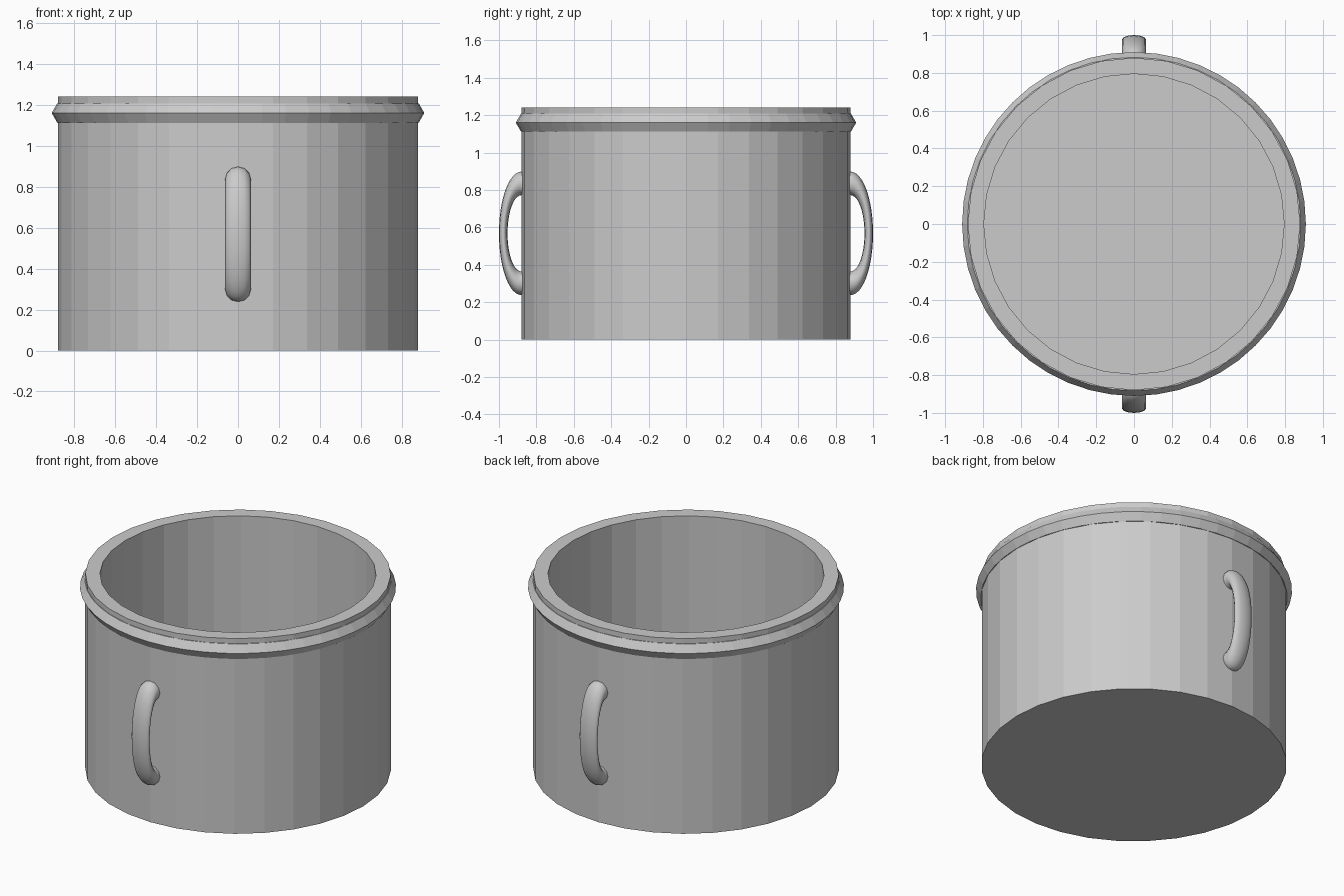
import bpy, bmesh, math
from math import cos, sin, pi
from mathutils import Vector

if "Cube" in bpy.data.objects:
    bpy.data.objects.remove(bpy.data.objects["Cube"])

grey = bpy.data.materials.new("plain grey")
grey.diffuse_color = (0.6, 0.6, 0.6, 1)
grey.use_nodes = True
grey.node_tree.nodes["Principled BSDF"].inputs["Base Color"].default_value = grey.diffuse_color


def finish(name, bm):
    bmesh.ops.recalc_face_normals(bm, faces=bm.faces)
    me = bpy.data.meshes.new(name)
    bm.to_mesh(me)
    bm.free()
    me.materials.append(grey)
    ob = bpy.data.objects.new(name, me)
    bpy.context.collection.objects.link(ob)
    return ob


def grid_faces(bm, rings, close):
    n = len(rings)
    for i in range(n if close else n - 1):
        a, b = rings[i], rings[(i + 1) % n]
        m = len(a)
        for j in range(m):
            k = (j + 1) % m
            bm.faces.new((a[j], a[k], b[k], b[j]))


def lathe(name, profile, sides, close):
    """Revolve (radius, z) points; open profiles get flat end caps."""
    bm = bmesh.new()
    rings = [[bm.verts.new((r * cos(2 * pi * j / sides), r * sin(2 * pi * j / sides), z))
              for j in range(sides)] for r, z in profile]
    grid_faces(bm, rings, close)
    if not close:
        bm.faces.new(rings[0])
        bm.faces.new(rings[-1])
    return finish(name, bm)


def handle(name, side):
    """Upright ring flattened toward the wall, half sunk into the pot."""
    R, r, flat, seg, sub = 0.267, 0.063, 0.364, 48, 12
    bm = bmesh.new()
    rings = []
    for i in range(seg):
        a = 2 * pi * i / seg
        ring = []
        for j in range(sub):
            b = 2 * pi * j / sub
            d = R + r * cos(b)
            ring.append(bm.verts.new((r * sin(b), side * (0.88 + flat * d * cos(a)),
                                      0.568 + d * sin(a))))
        rings.append(ring)
    grid_faces(bm, rings, True)
    # drop the hidden half that would poke through the inner wall
    bmesh.ops.bisect_plane(bm, geom=bm.verts[:] + bm.edges[:] + bm.faces[:],
                           plane_co=Vector((0, side * 0.86, 0)),
                           plane_no=Vector((0, -side, 0)), clear_outer=True)
    ob = finish(name, bm)
    for p in ob.data.polygons:
        p.use_smooth = True
    return ob


# Pot: outer wall, flat rim, inner wall and floor
lathe("pot_body", [(0.88, 0), (0.88, 1.24), (0.795, 1.24), (0.795, 0.08)], 32, False)

# Faceted band below the rim
lathe("rim_band", [(0.855 + 0.055 * cos(k * pi / 3), 1.16 + 0.055 * sin(k * pi / 3))
                   for k in range(6)], 48, True)

# Two matching handles
handle("front_handle", -1)
handle("back_handle", 1)
